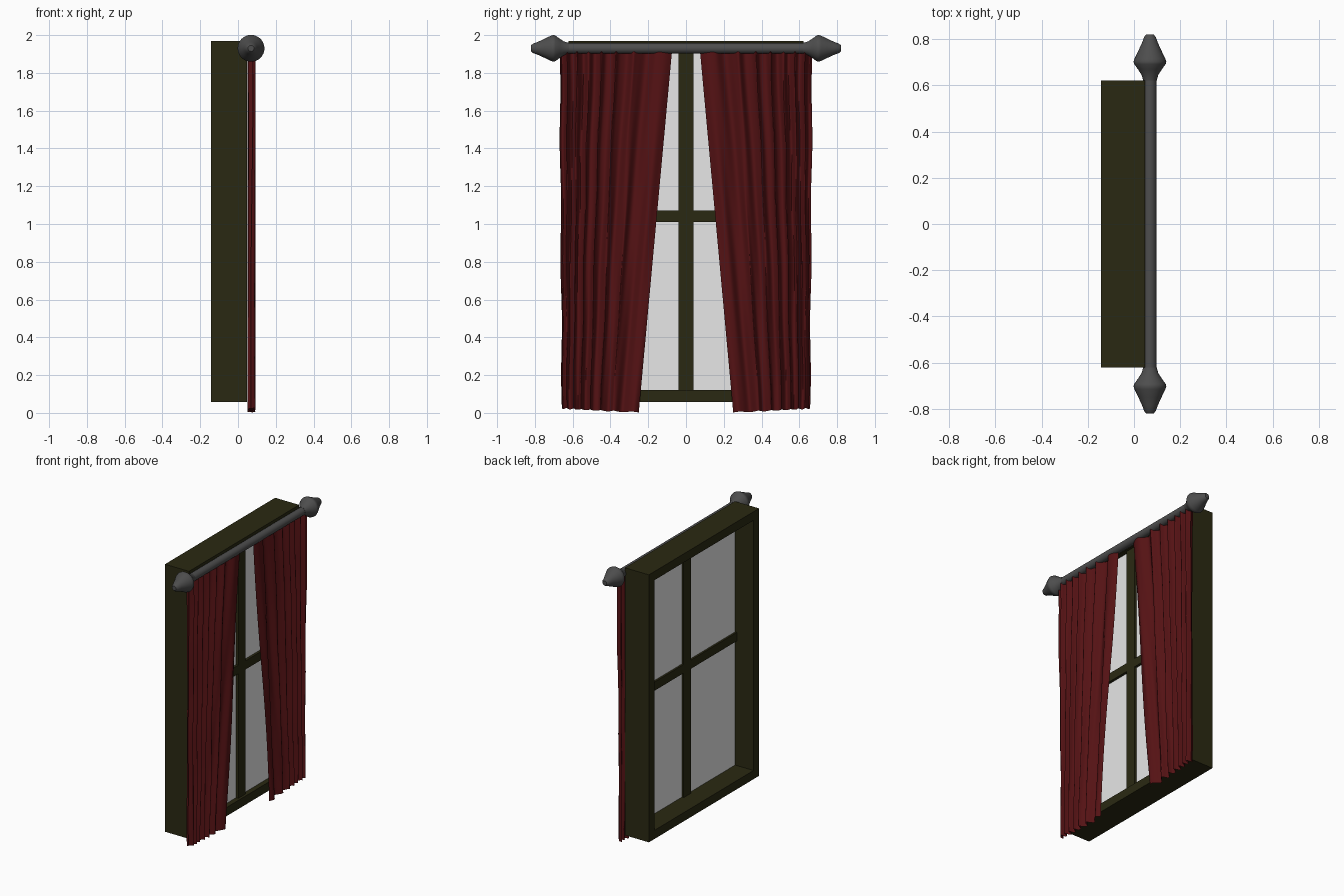
import bpy, bmesh, math

if "Cube" in bpy.data.objects:
    bpy.data.objects.remove(bpy.data.objects["Cube"])

def material(name, rgb):
    m = bpy.data.materials.new(name)
    m.diffuse_color = (*rgb, 1)
    m.use_nodes = True
    m.node_tree.nodes["Principled BSDF"].inputs["Base Color"].default_value = m.diffuse_color
    return m

DARK_WOOD = material("dark olive wood", (0.023, 0.022, 0.006))
GLASS = material("pale glass", (0.8, 0.8, 0.8))
CLOTH = material("deep red cloth", (0.09, 0.006, 0.007))
METAL = material("dark grey metal", (0.075, 0.075, 0.075))

def make_object(name, bm, mat, smooth=None, fix=True):
    if fix:
        bmesh.ops.recalc_face_normals(bm, faces=bm.faces)
    me = bpy.data.meshes.new(name)
    bm.to_mesh(me)
    bm.free()
    me.materials.append(mat)
    ob = bpy.data.objects.new(name, me)
    bpy.context.collection.objects.link(ob)
    if smooth:
        bpy.ops.object.select_all(action='DESELECT')
        ob.select_set(True)
        bpy.context.view_layer.objects.active = ob
        bpy.ops.object.shade_smooth_by_angle(angle=math.radians(smooth))
    return ob

def box(name, lo, hi, mat):
    bm = bmesh.new()
    bmesh.ops.create_cube(bm, size=1)
    for v in bm.verts:
        v.co = [(a + b) / 2 + c * (b - a) for a, b, c in zip(lo, hi, v.co)]
    return make_object(name, bm, mat)

def lathe_y(name, profile, cx, cz, mat, sides=32):
    """Spin (y, radius) points about a line parallel to y."""
    bm = bmesh.new()
    rings = []
    for y, r in profile:
        rings.append([bm.verts.new((cx + r * math.cos(a), y, cz + r * math.sin(a)))
                      for a in (2 * math.pi * i / sides for i in range(sides))])
    for a, b in zip(rings, rings[1:]):
        for i in range(sides):
            j = (i + 1) % sides
            bm.faces.new((a[i], a[j], b[j], b[i]))
    bm.faces.new(rings[0])
    bm.faces.new(rings[-1])
    return make_object(name, bm, mat, 40)

# Window frame: one deep rectangular ring
HALF, Z0, Z1, RIM = 0.622, 0.058, 1.97, 0.062
bm = bmesh.new()
loops = []
for x, inset in ((-0.142, 0), (0.048, 0), (0.048, RIM), (-0.142, RIM)):
    w, lo, hi = HALF - inset, Z0 + inset, Z1 - inset
    loops.append([bm.verts.new((x, y, z)) for y, z in ((-w, lo), (w, lo), (w, hi), (-w, hi))])
for k in range(4):
    a, b = loops[k], loops[(k + 1) % 4]
    for i in range(4):
        j = (i + 1) % 4
        bm.faces.new((a[i], a[j], b[j], b[i]))
make_object("window_frame", bm, DARK_WOOD)

# Glazing bars and panes
W = HALF - RIM
box("vertical_bar", (-0.01, -0.04, Z0 + RIM), (0.03, 0.04, Z1 - RIM), DARK_WOOD)
for side in (-1, 1):
    a, b = sorted((side * 0.04, side * W))
    box("horizontal_bar", (-0.01, a, 1.01), (0.03, b, 1.072), DARK_WOOD)
box("glass_pane", (0.004, -W, Z0 + RIM), (0.012, W, Z1 - RIM), GLASS)

# Curtain rod and finials
RX, RZ = 0.069, 1.93
lathe_y("curtain_rod", [(-0.66, 0.028), (0.66, 0.028)], RX, RZ, METAL)
FINIAL = [(0.62, 0.029), (0.645, 0.036), (0.67, 0.052), (0.692, 0.068), (0.702, 0.071),
          (0.715, 0.067), (0.75, 0.05), (0.785, 0.034), (0.81, 0.025), (0.82, 0.016)]
for side in (-1, 1):
    lathe_y("rod_finial", [(side * y, r) for y, r in FINIAL], RX, RZ, METAL)

# Curtains: pleated sheets, folds tighter toward the outer edge
def curtain(side):
    cols, rows = 120, 40
    bm = bmesh.new()
    grid = []
    for j in range(rows + 1):
        t = j / rows                                  # 0 bottom, 1 top
        row = []
        for i in range(cols + 1):
            u = i / cols                              # 0 inner, 1 outer
            inner = 0.25 + (0.075 - 0.25) * t
            outer = 0.657 + 0.012 * t + 0.003 * math.sin(t * 19)
            phase = 2 * math.pi * (2.6 * u + 4.4 * u ** 2.2)
            fold = math.sin(phase + 0.35 * math.sin(t * 5 + u * 4))
            ripple = 0.15 * math.sin(phase * 2.3 + t * 7)
            x = 0.072 + 0.019 * (fold + ripple)
            y = inner + (outer - inner) * u + 0.006 * math.cos(phase) * math.sin(math.pi * u)
            low = 0.002 + 0.022 * u + 0.003 * fold
            high = 1.908 + 0.006 * fold
            row.append(bm.verts.new((x, side * y, low + (high - low) * t)))
        grid.append(row)
    for a, b in zip(grid, grid[1:]):
        for i in range(cols):
            q = (a[i], a[i + 1], b[i + 1], b[i])
            bm.faces.new(q if side > 0 else q[::-1])
    make_object("curtain", bm, CLOTH, 60, fix=False)

for side in (-1, 1):
    curtain(side)
